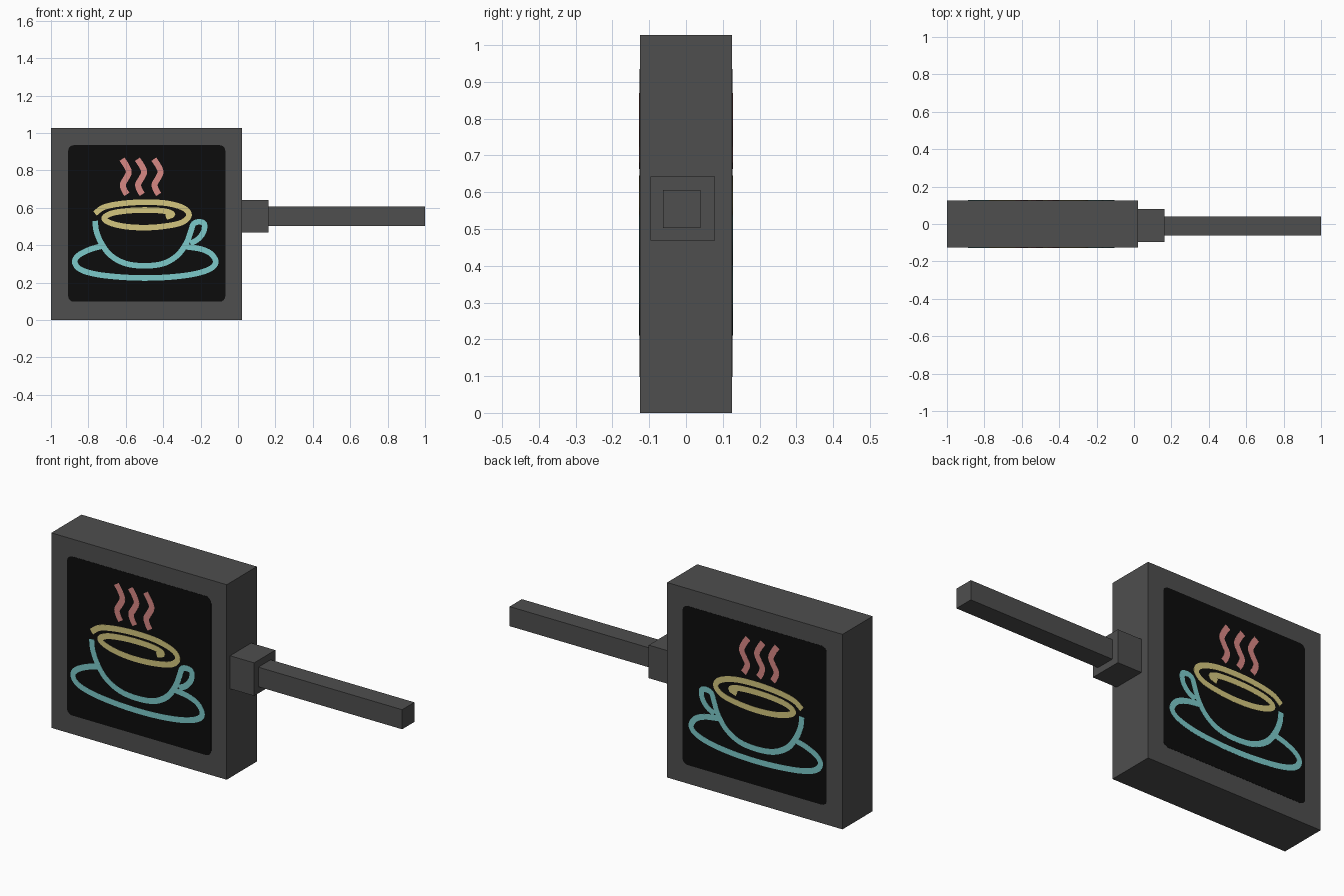
import bpy, bmesh, math
from mathutils import Vector

if "Cube" in bpy.data.objects:
    bpy.data.objects.remove(bpy.data.objects["Cube"])


def material(name, srgb):
    m = bpy.data.materials.new(name)
    lin = [((c / 255 + 0.055) / 1.055) ** 2.4 if c > 10 else c / 255 / 12.92 for c in srgb]
    m.diffuse_color = (*lin, 1)
    m.use_nodes = True
    m.node_tree.nodes["Principled BSDF"].inputs["Base Color"].default_value = m.diffuse_color
    return m


GREY = material("dark grey metal", (78, 78, 78))
BLACK = material("black panel", (12, 12, 12))
TEAL = material("teal neon", (124, 202, 202))
YELLOW = material("yellow neon", (212, 198, 126))
PINK = material("pink neon", (216, 136, 132))
FACE = 0.1255  # half depth of the sign box


def finish(name, bm, mat):
    bmesh.ops.recalc_face_normals(bm, faces=bm.faces[:])
    me = bpy.data.meshes.new(name)
    bm.to_mesh(me)
    bm.free()
    me.materials.append(mat)
    ob = bpy.data.objects.new(name, me)
    bpy.context.collection.objects.link(ob)
    return ob


def box(name, lo, hi, mat):
    bm = bmesh.new()
    bmesh.ops.create_cube(bm, size=1)
    for v in bm.verts:
        v.co = [l + (c + 0.5) * (h - l) for c, l, h in zip(v.co, lo, hi)]
    return finish(name, bm, mat)


def smooth_path(pts, steps=6):
    """Catmull-Rom curve through the points."""
    p = [Vector(q) for q in pts]
    p = [2 * p[0] - p[1]] + p + [2 * p[-1] - p[-2]]
    out = []
    for i in range(1, len(p) - 2):
        a, b, c, d = p[i - 1:i + 3]
        for s in range(steps):
            t = s / steps
            out.append(0.5 * (2 * b + (c - a) * t + (2 * a - 5 * b + 4 * c - d) * t * t
                              + (3 * b - a - 3 * c + d) * t ** 3))
    out.append(p[-2])
    return out


def tube_plate(name, paths, width, thick, mat):
    """Flat neon strokes on both the front and back faces."""
    bm = bmesh.new()
    for pts in paths:
        path = smooth_path(pts)
        for side in (-1, 1):
            rings = []
            for i, q in enumerate(path):
                t = (path[min(i + 1, len(path) - 1)] - path[max(i - 1, 0)]).normalized()
                n = Vector((-t.y, t.x)) * width / 2
                ring = []
                for s, y in ((1, FACE - 0.001), (1, FACE + thick), (-1, FACE + thick), (-1, FACE - 0.001)):
                    e = q + n * s
                    ring.append(bm.verts.new((e.x, side * y, e.y)))
                rings.append(ring)
            for r0, r1 in zip(rings, rings[1:]):
                for k in range(4):
                    bm.faces.new((r0[k], r0[(k + 1) % 4], r1[(k + 1) % 4], r1[k]))
            bm.faces.new(rings[0])
            bm.faces.new(rings[-1])
    return finish(name, bm, mat)


# Sign box, wall bracket and arm
box("sign_box", (-1, -FACE, 0), (0.022, FACE, 1.027), GREY)
box("bracket_collar", (0.022, -0.097, 0.468), (0.162, 0.079, 0.642), GREY)
box("bracket_arm", (0.162, -0.062, 0.503), (1, 0.04, 0.606), GREY)

# Black rounded panels on both faces
bm = bmesh.new()
x0, x1, z0, z1, r = -0.908, -0.068, 0.098, 0.935, 0.03
for side in (-1, 1):
    loops = []
    for y in (FACE - 0.001, FACE + 0.001):
        loop = []
        for k, (cx, cz) in enumerate(((x1 - r, z1 - r), (x0 + r, z1 - r), (x0 + r, z0 + r), (x1 - r, z0 + r))):
            for j in range(5):
                a = math.pi / 2 * (k + j / 4)
                loop.append(bm.verts.new((cx + r * math.cos(a), side * y, cz + r * math.sin(a))))
        loops.append(loop)
    for loop in loops:
        bm.faces.new(loop)
    n = len(loops[0])
    for k in range(n):
        bm.faces.new((loops[0][k], loops[0][(k + 1) % n], loops[1][(k + 1) % n], loops[1][k]))
finish("black_panels", bm, BLACK)

# Steam wisps
wisp = [(0.01, 0.86), (0.033, 0.825), (0.046, 0.79), (0.03, 0.755), (0.014, 0.725), (0.022, 0.695), (0.036, 0.672)]
tube_plate("steam", [[(x + dx, z) for x, z in wisp] for dx in (-0.63, -0.548, -0.46)], 0.032, 0.0018, PINK)

# Cup bowl, handle and saucer
bowl = [(-0.764, 0.53), (-0.757, 0.475), (-0.73, 0.41), (-0.68, 0.345), (-0.6, 0.302), (-0.5, 0.29),
        (-0.4, 0.302), (-0.325, 0.345), (-0.277, 0.41), (-0.252, 0.475), (-0.237, 0.515), (-0.205, 0.525),
        (-0.18, 0.513), (-0.185, 0.47), (-0.215, 0.432), (-0.255, 0.41)]
saucer = [(-0.73, 0.395), (-0.79, 0.378), (-0.85, 0.348), (-0.873, 0.312), (-0.845, 0.272), (-0.76, 0.245),
          (-0.63, 0.23), (-0.5, 0.225), (-0.36, 0.23), (-0.23, 0.247), (-0.145, 0.276), (-0.119, 0.312),
          (-0.145, 0.355), (-0.2, 0.38), (-0.278, 0.392)]
tube_plate("cup_and_saucer", [bowl, saucer], 0.03, 0.0018, TEAL)

# Spiral rim
rim = [(-0.765, 0.57), (-0.715, 0.604), (-0.62, 0.623), (-0.5, 0.63), (-0.38, 0.624), (-0.29, 0.598),
       (-0.262, 0.56), (-0.3, 0.522), (-0.39, 0.502), (-0.5, 0.494), (-0.61, 0.501), (-0.69, 0.522),
       (-0.715, 0.547), (-0.67, 0.572), (-0.58, 0.585), (-0.48, 0.588), (-0.39, 0.582), (-0.35, 0.565),
       (-0.385, 0.55)]
tube_plate("cup_rim", [rim], 0.03, 0.0022, YELLOW)
